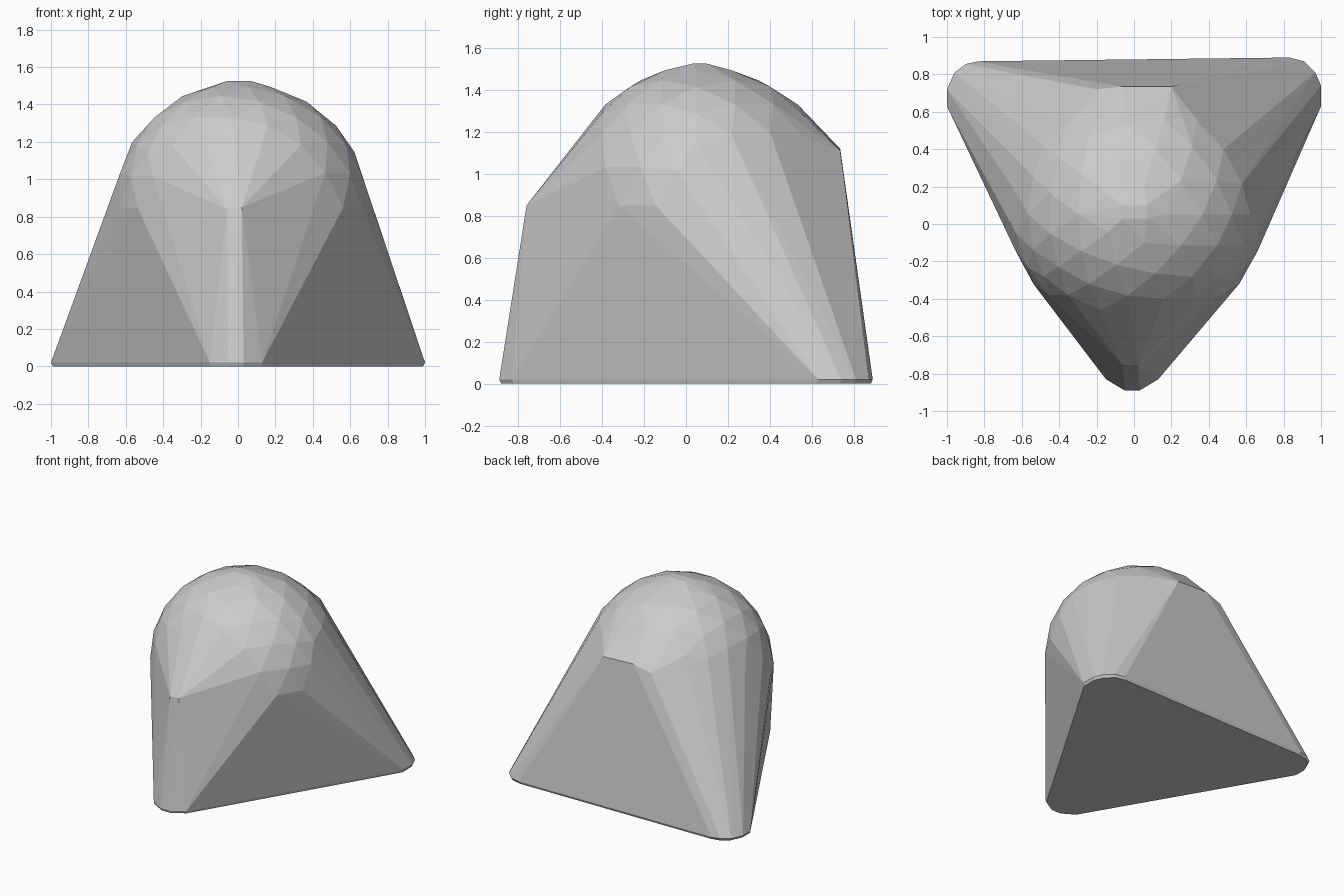
import bpy, bmesh
from mathutils import Vector

if "Cube" in bpy.data.objects:
    bpy.data.objects.remove(bpy.data.objects["Cube"])

# Rounded-triangle foot outline, drawn twice for a thin bevelled rim
FOOT = [(-1, .63), (-1, .72), (-.96, .81), (-.9, .855), (-.83, .87),
        (.83, .89), (.91, .87), (.97, .81), (1, .74), (1, .63),
        (.13, -.83), (.03, -.89), (-.05, -.89), (-.15, -.83)]
points = [Vector((x, y, .02)) for x, y in FOOT]
points += [Vector((x * .99, y * .99, 0)) for x, y in FOOT]

# Front nose, crown and back ridge that stand proud of the dome
points += [Vector(p) for p in (
    (-.06, -.755, .84), (.02, -.76, .85),
    (-.06, .03, 1.525), (.07, .03, 1.525), (.07, .1, 1.525), (-.06, .1, 1.525),
    (-.06, .735, 1.12), (.2, .735, 1.11), (-.2, .72, 1.08))]

# Faceted dome: upper part of an uneven ellipsoid
CENTRE = Vector((0, .05, .85))
dome = bmesh.new()
bmesh.ops.create_icosphere(dome, subdivisions=3, radius=1)
for v in dome.verts:
    x, y, z = v.co
    if z > -.12:
        rx = .695 if x > 0 else .665
        ry = .70 if y > 0 else .63
        points.append(CENTRE + Vector((x * rx, y * ry, z * .665)))
dome.free()

# Wrap everything in one convex shell
bm = bmesh.new()
for p in points:
    bm.verts.new(p)
hull = bmesh.ops.convex_hull(bm, input=bm.verts)
unused = {e for e in hull["geom_interior"] + hull["geom_unused"]
          if isinstance(e, bmesh.types.BMVert)}
bmesh.ops.delete(bm, geom=list(unused), context='VERTS')
bmesh.ops.dissolve_limit(bm, angle_limit=.03, verts=bm.verts, edges=bm.edges)
bmesh.ops.recalc_face_normals(bm, faces=bm.faces)

mesh = bpy.data.meshes.new("domed_shell")
bm.to_mesh(mesh)
bm.free()
shell = bpy.data.objects.new("domed_shell", mesh)
bpy.context.collection.objects.link(shell)
